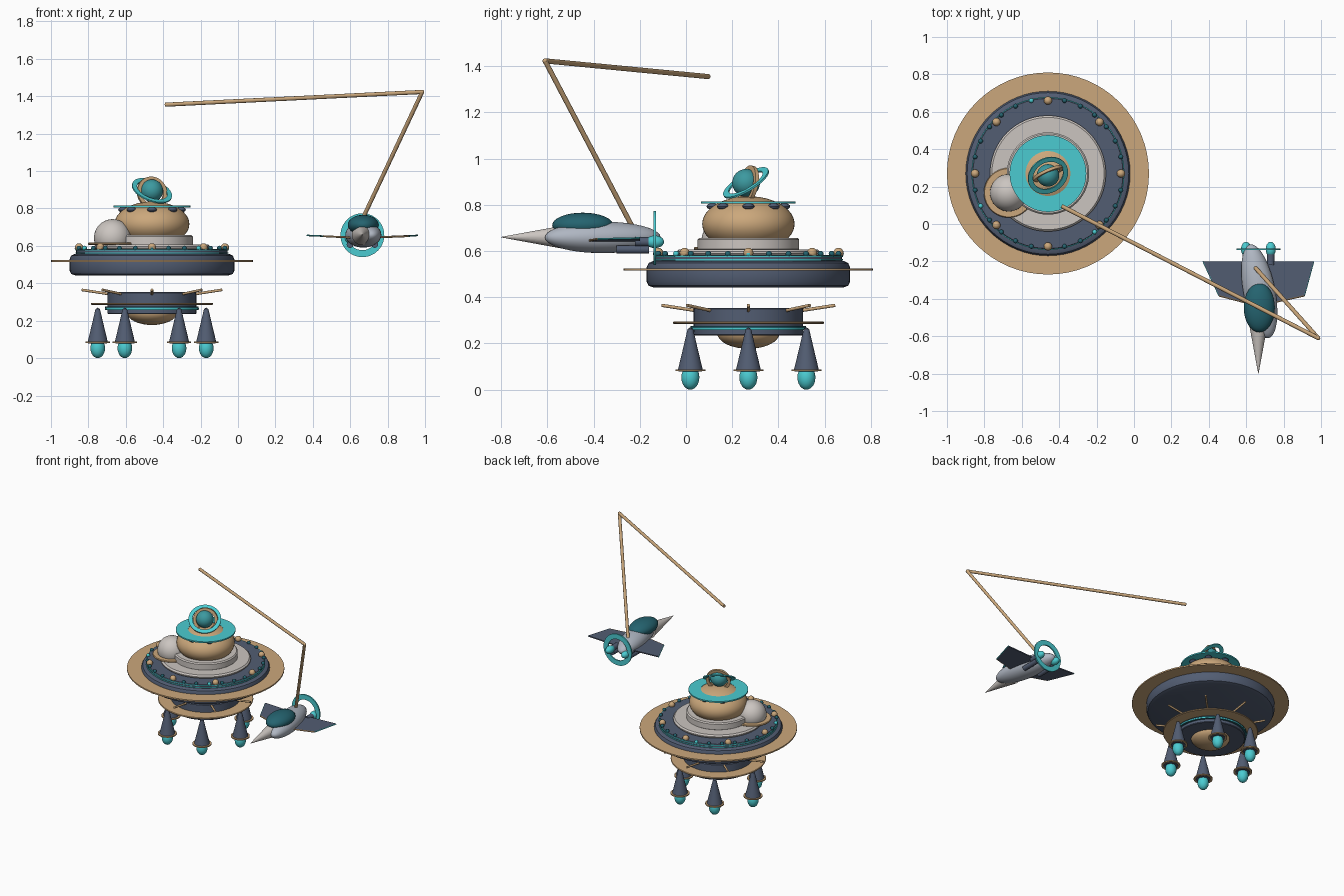
import bpy, bmesh
from math import pi, cos, sin, radians
from mathutils import Vector

if "Cube" in bpy.data.objects:
    bpy.data.objects.remove(bpy.data.objects["Cube"])


def material(name, r, g, b):
    m = bpy.data.materials.new(name)
    m.use_nodes = True
    m.diffuse_color = (r, g, b, 1)
    m.node_tree.nodes["Principled BSDF"].inputs["Base Color"].default_value = (r, g, b, 1)
    return m


BRASS = material("brass", .60, .39, .20)
NAVY = material("navy", .085, .11, .17)
CYAN = material("cyan", .07, .60, .64)
TEAL = material("dark teal", .018, .125, .16)
PLANET = material("planet teal", .045, .32, .35)
CREAM = material("pale grey", .60, .56, .53)
HULL = material("blue grey", .43, .47, .54)

parts = []
STATION = Vector((-.46, .27, 0))
SHIP_X = .665


def finish(bm, name, mat, loc=(0, 0, 0), normal=None):
    bmesh.ops.recalc_face_normals(bm, faces=bm.faces)
    me = bpy.data.meshes.new(name)
    bm.to_mesh(me)
    bm.free()
    me.materials.append(mat)
    ob = bpy.data.objects.new(name, me)
    ob.location = loc
    if normal:
        ob.rotation_euler = Vector(normal).to_track_quat('Z', 'Y').to_euler()
    bpy.context.scene.collection.objects.link(ob)
    parts.append(ob)
    return ob


def lathe(name, mat, profile, loc=STATION, normal=None, closed=False, steps=64):
    """Turn an (r, z) profile about the z axis."""
    bm = bmesh.new()
    vs = [bm.verts.new((r, 0, z)) for r, z in profile]
    es = [bm.edges.new(p) for p in zip(vs, vs[1:])]
    if closed:
        es.append(bm.edges.new((vs[-1], vs[0])))
    bmesh.ops.spin(bm, geom=vs + es, axis=(0, 0, 1), cent=(0, 0, 0),
                   angle=2 * pi, steps=steps, use_duplicate=False)
    bmesh.ops.remove_doubles(bm, verts=bm.verts, dist=1e-5)
    return finish(bm, name, mat, loc, normal)


def disc(name, mat, r, z0, z1, b=.004, **kw):
    return lathe(name, mat, [(0, z0), (r - b, z0), (r, z0 + b), (r, z1 - b), (r - b, z1), (0, z1)], **kw)


def ring(name, mat, r0, r1, h, loc, normal=None):
    return lathe(name, mat, [(r0, -h), (r1, -h), (r1, h), (r0, h)], loc, normal, closed=True)


def ball(name, mat, loc, size, seg=32):
    bm = bmesh.new()
    bmesh.ops.create_uvsphere(bm, u_segments=seg, v_segments=seg // 2, radius=1)
    bmesh.ops.scale(bm, vec=size, verts=bm.verts)
    return finish(bm, name, mat, loc)


def rod(name, mat, a, b, r0, r1=None, seg=16):
    a, b = Vector(a), Vector(b)
    bm = bmesh.new()
    bmesh.ops.create_cone(bm, cap_ends=True, segments=seg, radius1=r0,
                          radius2=r0 if r1 is None else r1, depth=(b - a).length)
    return finish(bm, name, mat, (a + b) / 2, b - a)


def around(n, r, z, start=0):
    for i in range(n):
        t = start + 2 * pi * i / n
        yield i, STATION + Vector((r * cos(t), r * sin(t), z))


# Main saucer and decks
lathe("saucer", NAVY, [(0, .442), (.41, .442), (.432, .45), (.44, .467), (.44, .53),
                       (.432, .548), (.415, .556), (0, .556)])
ring("saucer_rim", BRASS, .43, .54, .005, STATION + Vector((0, 0, .52)))
disc("light_deck", NAVY, .405, .55, .583)
for z in (.562, .577):
    ring("deck_trim", CYAN, .39, .409, .003, STATION + Vector((0, 0, z)))
disc("lower_platform", CREAM, .31, .58, .607, b=.01)
disc("upper_platform", CREAM, .22, .60, .657, b=.008)

# Deck lights
for i, p in around(28, .40, .588):
    ball("small_light", CYAN if i % 8 == 0 else TEAL, p, (.013,) * 3, 12)
for i, p in around(8, .39, .592):
    ball("large_light", BRASS, p, (.022,) * 3, 16)

# Central dome with its collar and windows
ball("central_dome", BRASS, STATION + Vector((0, 0, .717)), (.2, .2, .12), 48)
ring("dome_collar", CYAN, .12, .205, .005, STATION + Vector((0, 0, .81)))
for i, p in around(8, .155, .793):
    ball("dome_window", NAVY, p, (.026, .026, .014), 16)

# Side bubble
bubble = Vector((-.67, .167, 0))
disc("bubble_collar", BRASS, .133, .605, .617, loc=bubble)
ball("bubble", CREAM, bubble + Vector((0, 0, .643)), (.1, .1, .1), 40)

# Ringed planet on top
planet = STATION + Vector((0, -.01, .895))
ball("planet", PLANET, planet, (.06, .06, .06))
ring("planet_cyan_ring", CYAN, .085, .112, .004, planet, (.38, -.6, 1))
ring("planet_brass_ring", BRASS, .065, .086, .008, planet + Vector((0, .01, -.01)), (-.4, .9, -.2))

# Lower drum
disc("drum", NAVY, .237, .235, .353)
ring("drum_trim", TEAL, .22, .25, .009, STATION + Vector((0, 0, .267)))
ring("drum_cyan_line", CYAN, .22, .252, .003, STATION + Vector((0, 0, .264)))
disc("lower_ring", BRASS, .327, .285, .295, b=.003)
ball("belly_dome", BRASS, STATION + Vector((0, 0, .245)), (.135, .135, .068))
for (i, a), (j, b) in zip(around(8, .2, .338), around(8, .376, .365)):
    rod("drum_spoke", BRASS, a, b, .007)

# Engine pods
for i, p in around(6, .29, 0):
    lathe("engine_cone", NAVY, [(0, .27), (.012, .262), (.03, .185), (.054, .085), (.05, .078), (0, .078)],
          loc=p, steps=32)
    ring("engine_collar", BRASS, .04, .065, .004, p + Vector((0, 0, .084)))
    ball("engine_flame", CYAN, p + Vector((0, 0, .053)), (.039, .039, .053), 24)

# Folded hanging arm
elbow = (.985, -.61, 1.423)
rod("upper_arm", BRASS, (-.387, .096, 1.355), elbow, .011)
rod("lower_arm", BRASS, elbow, (.65, -.235, .71), .011)
ball("arm_elbow", BRASS, elbow, (.011,) * 3, 16)

# Ship hull, nose and canopy
hull = ball("ship_hull", HULL, (SHIP_X + .005, -.36, .659), (.085, .255, .068), 40)
hull.rotation_euler.z = radians(11)
rod("ship_nose", CREAM, (SHIP_X, -.5, .66), (SHIP_X, -.8, .66), .056, .001, 32)
ball("ship_canopy", TEAL, (SHIP_X + .005, -.447, .712), (.083, .132, .054))

# Wings: flat plates with a brass leading edge and cyan outer edge
for side, lead in ((-1, .21), (1, .245)):
    outline = [(.03, -.2, .645), (.295, -.2, .656), (lead, -.383, .652), (.03, -.43, .643)]
    pts = [Vector((SHIP_X + side * x, y, z)) for x, y, z in outline]
    bm = bmesh.new()
    low = [bm.verts.new(p - Vector((0, 0, .004))) for p in pts]
    face = bm.faces.new(low)
    top = bmesh.ops.extrude_face_region(bm, geom=[face])["geom"]
    bmesh.ops.translate(bm, vec=(0, 0, .008),
                        verts=[v for v in top if isinstance(v, bmesh.types.BMVert)])
    if not bm.faces[:].count(face):
        bm.faces.new(low)
    finish(bm, "wing", NAVY)
    rod("wing_leading_edge", BRASS, pts[2], pts[3], .005, seg=8)
    rod("wing_outer_edge", CYAN, pts[1], pts[2], .004, seg=8)
    # Belly gun and rear thruster
    x = SHIP_X + side * .066
    rod("belly_gun", NAVY, (x, -.3, .607), (x, -.16, .607), .018)
    ball("thruster", CYAN, (x, -.135, .64), (.027, .04, .027), 24)
    rod("thruster_mount", NAVY, (x, -.22, .64), (x, -.14, .64), .02)

# Tail ring
ring("tail_ring", CYAN, .08, .117, .005, (SHIP_X, -.135, .657), (0, 1, 0))

# Smooth shading with sharp edges kept
bpy.ops.object.select_all(action='DESELECT')
for ob in parts:
    ob.select_set(True)
bpy.context.view_layer.objects.active = parts[0]
bpy.ops.object.shade_smooth_by_angle(angle=radians(35))
